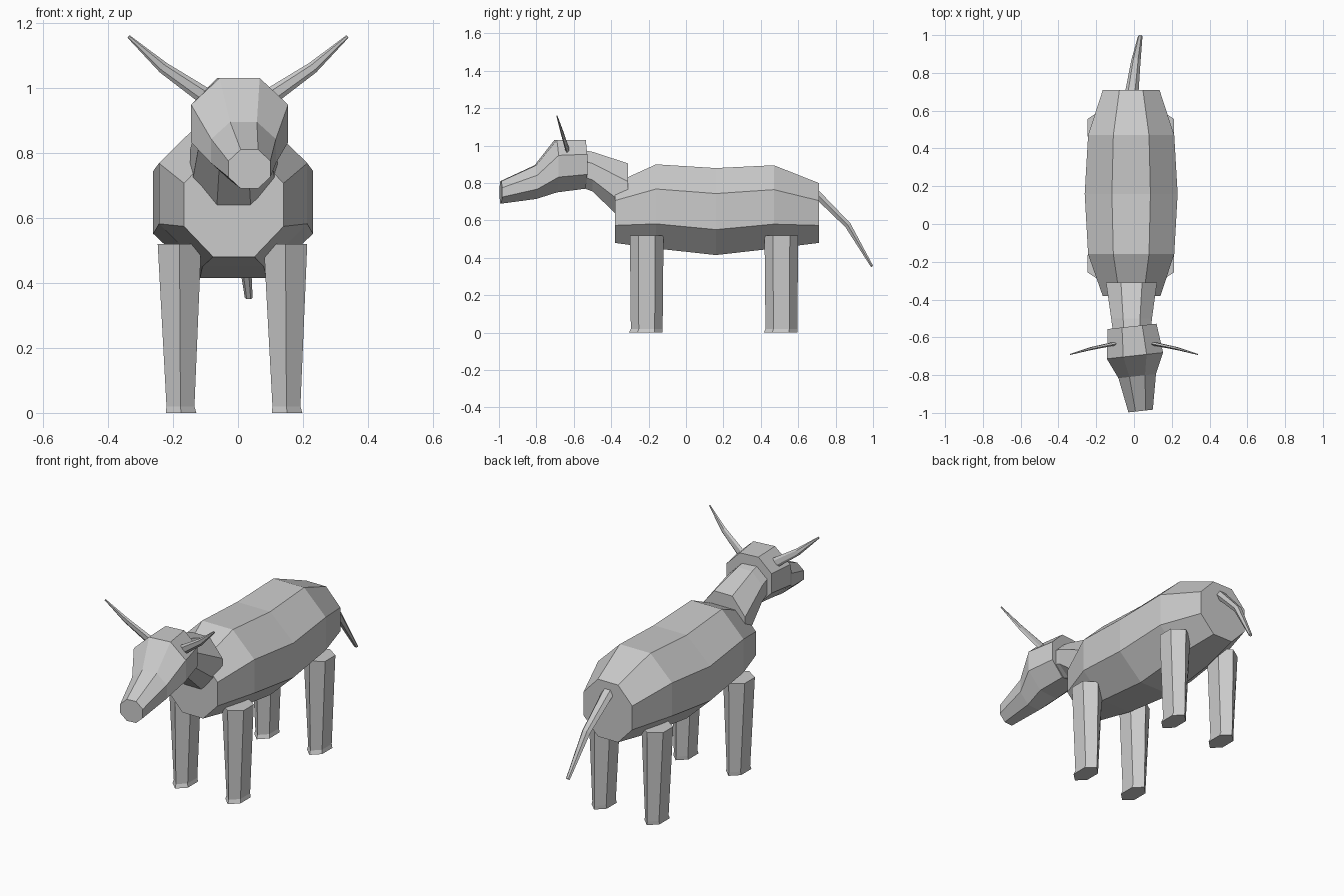
import bpy, bmesh
from math import cos, sin, pi
from mathutils import Vector

if "Cube" in bpy.data.objects:
    bpy.data.objects.remove(bpy.data.objects["Cube"], do_unlink=True)

hide = bpy.data.materials.new("plain grey")
hide.use_nodes = True
grey = (0.6, 0.6, 0.6, 1)
hide.diffuse_color = grey
hide.node_tree.nodes["Principled BSDF"].inputs["Base Color"].default_value = grey


def loft(name, rings, sides, phase):
    """Capped flat-faced tube through rings given as (centre, u axis, v axis)."""
    bm = bmesh.new()
    loops = []
    for c, u, v in rings:
        loop = []
        for i in range(sides):
            a = phase + 2 * pi * i / sides
            loop.append(bm.verts.new(Vector(c) + Vector(u) * cos(a) + Vector(v) * sin(a)))
        loops.append(loop)
    for a, b in zip(loops, loops[1:]):
        for i in range(sides):
            j = (i + 1) % sides
            bm.faces.new((a[i], a[j], b[j], b[i]))
    bm.faces.new(loops[0])
    bm.faces.new(loops[-1])
    bmesh.ops.recalc_face_normals(bm, faces=bm.faces)
    mesh = bpy.data.meshes.new(name)
    bm.to_mesh(mesh)
    bm.free()
    mesh.materials.append(hide)
    obj = bpy.data.objects.new(name, mesh)
    bpy.context.collection.objects.link(obj)
    return obj


def octagon_tube(name, sections, yaw=0):
    """Sections: x, y, half width, bottom z, top z; the flats face up and sideways."""
    k = 1 / cos(pi / 8)
    rings = []
    for x, y, w, low, high in sections:
        u = Vector((cos(yaw), sin(yaw), 0)) * w * k
        rings.append(((x, y, (low + high) / 2), u, (0, 0, (high - low) / 2 * k)))
    return loft(name, rings, 8, pi / 8)


# Trunk, neck and slightly turned head
octagon_tube("body", [
    (-0.013, -0.38, 0.153, 0.48, 0.80),
    (-0.015, -0.16, 0.228, 0.45, 0.90),
    (-0.015, 0.16, 0.246, 0.415, 0.88),
    (-0.015, 0.47, 0.228, 0.45, 0.895),
    (-0.015, 0.71, 0.150, 0.48, 0.80),
])
octagon_tube("neck", [
    (-0.013, -0.31, 0.135, 0.573, 0.905),
    (-0.013, -0.50, 0.108, 0.755, 0.967),
    (-0.010, -0.62, 0.095, 0.80, 0.99),
])
octagon_tube("head", [
    (-0.010, -0.542, 0.130, 0.77, 1.03),
    (0.005, -0.697, 0.150, 0.75, 1.03),
    (0.017, -0.805, 0.100, 0.715, 0.895),
    (0.035, -0.990, 0.065, 0.69, 0.81),
], yaw=0.11)

# Four six-sided legs with a small hoof flare
k6 = 1 / cos(pi / 6)
for side, dx in (("right", 0), ("left", 0.326)):
    for end, y in (("front", -0.21), ("hind", 0.51)):
        rings = []
        for x, dy, z, w, d in ((-0.175, -0.005, 0, 0.047, 0.09),
                               (-0.177, 0, 0.02, 0.043, 0.085),
                               (-0.180, 0, 0.52, 0.067, 0.09)):
            rings.append(((x + dx, y + dy, z), (w * k6, 0, 0), (0, d, 0)))
        loft(f"{end}_{side}_leg", rings, 6, pi / 2)

# Thin, flattened horns
for side, s in (("right", -1), ("left", 1)):
    rings = []
    for x, y, z, r, t in ((0.07, -0.63, 0.95, 0.027, 0.010),
                          (0.11, -0.635, 0.98, 0.026, 0.010),
                          (0.23, -0.66, 1.062, 0.018, 0.008),
                          (0.337, -0.69, 1.158, 0.005, 0.003)):
        rings.append(((s * x, y, z), (-s * 0.6 * r, 0, 0.8 * r), (0, t, 0)))
    loft(side + "_horn", rings, 6, 0)

# Drooping tail
loft("tail", [
    ((-0.022, 0.63, 0.80), (0.036, 0, 0), (0, 0.02, 0.02)),
    ((-0.010, 0.71, 0.73), (0.035, 0, 0), (0, 0.017, 0.017)),
    ((0.010, 0.865, 0.575), (0.025, 0, 0), (0, 0.015, 0.012)),
    ((0.033, 0.995, 0.354), (0.012, 0, 0), (0, 0.006, 0.005)),
], 6, 0)
